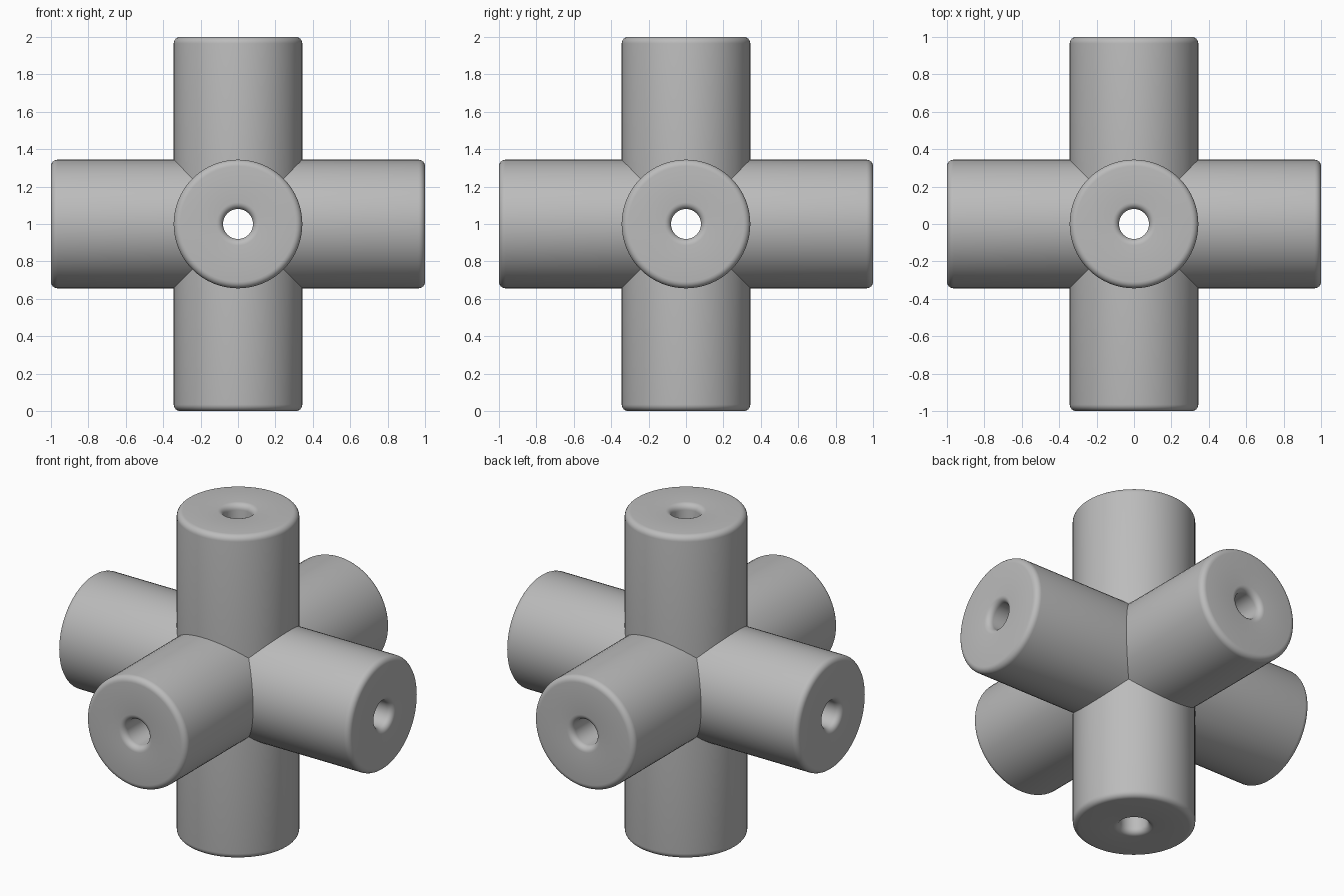
import bpy, bmesh, math
from mathutils import Matrix, Vector

cube = bpy.data.objects.get("Cube")
if cube:
    bpy.data.objects.remove(cube)

RADIUS, BORE, FILLET, LENGTH, SIDES = 0.344, 0.08, 0.035, 1.0, 64

metal = bpy.data.materials.new("mid grey")
metal.use_nodes = True
grey = (0.5, 0.5, 0.5, 1)
metal.diffuse_color = grey
metal.node_tree.nodes["Principled BSDF"].inputs["Base Color"].default_value = grey


def fillet(r, start, end, steps=6):
    """Quarter round below the end face, centred at radius r."""
    angles = [start + (end - start) * i / steps for i in range(steps + 1)]
    return [Vector((r + FILLET * math.cos(a), 0, LENGTH - FILLET + FILLET * math.sin(a)))
            for a in angles]


# Half section of one arm: outer wall, rounded end, rounded bore mouth, bore
profile = [Vector((RADIUS, 0, 0))]
profile += fillet(RADIUS - FILLET, 0, math.pi / 2)
profile += fillet(BORE + FILLET, math.pi / 2, math.pi)
profile.append(Vector((BORE, 0, 0)))

# Lathe the arm about z
arm = bmesh.new()
verts = [arm.verts.new(p) for p in profile]
edges = [arm.edges.new(pair) for pair in zip(verts, verts[1:])]
bmesh.ops.spin(arm, geom=verts + edges, cent=(0, 0, 0), axis=(0, 0, 1),
               angle=math.tau, steps=SIDES, use_duplicate=False)
bmesh.ops.remove_doubles(arm, verts=arm.verts, dist=0.0001)

# Mitre the inner end so that six arms meet exactly
for normal in ((1, 0, 1), (-1, 0, 1), (0, 1, 1), (0, -1, 1)):
    bmesh.ops.bisect_plane(arm, geom=arm.verts[:] + arm.edges[:] + arm.faces[:],
                           plane_co=(0, 0, 0), plane_no=normal, clear_inner=True)
arm_mesh = bpy.data.meshes.new("arm")
arm.to_mesh(arm_mesh)
arm.free()

# Turn a copy of the arm to each of the six directions and weld the seams
hub = bmesh.new()
turns = [("X", i) for i in range(4)] + [("Y", 1), ("Y", 3)]
for axis, quarter in turns:
    first = len(hub.verts)
    hub.from_mesh(arm_mesh)
    hub.verts.ensure_lookup_table()
    bmesh.ops.transform(hub, verts=hub.verts[first:],
                        matrix=Matrix.Rotation(quarter * math.pi / 2, 4, axis))
bmesh.ops.remove_doubles(hub, verts=hub.verts, dist=0.0005)
bmesh.ops.recalc_face_normals(hub, faces=hub.faces)
mesh = bpy.data.meshes.new("six_way_connector")
hub.to_mesh(mesh)
hub.free()
bpy.data.meshes.remove(arm_mesh)

connector = bpy.data.objects.new("six_way_connector", mesh)
connector.location.z = LENGTH
mesh.materials.append(metal)
bpy.context.collection.objects.link(connector)
bpy.ops.object.select_all(action="DESELECT")
connector.select_set(True)
bpy.context.view_layer.objects.active = connector
bpy.ops.object.shade_smooth_by_angle(angle=math.radians(30))
